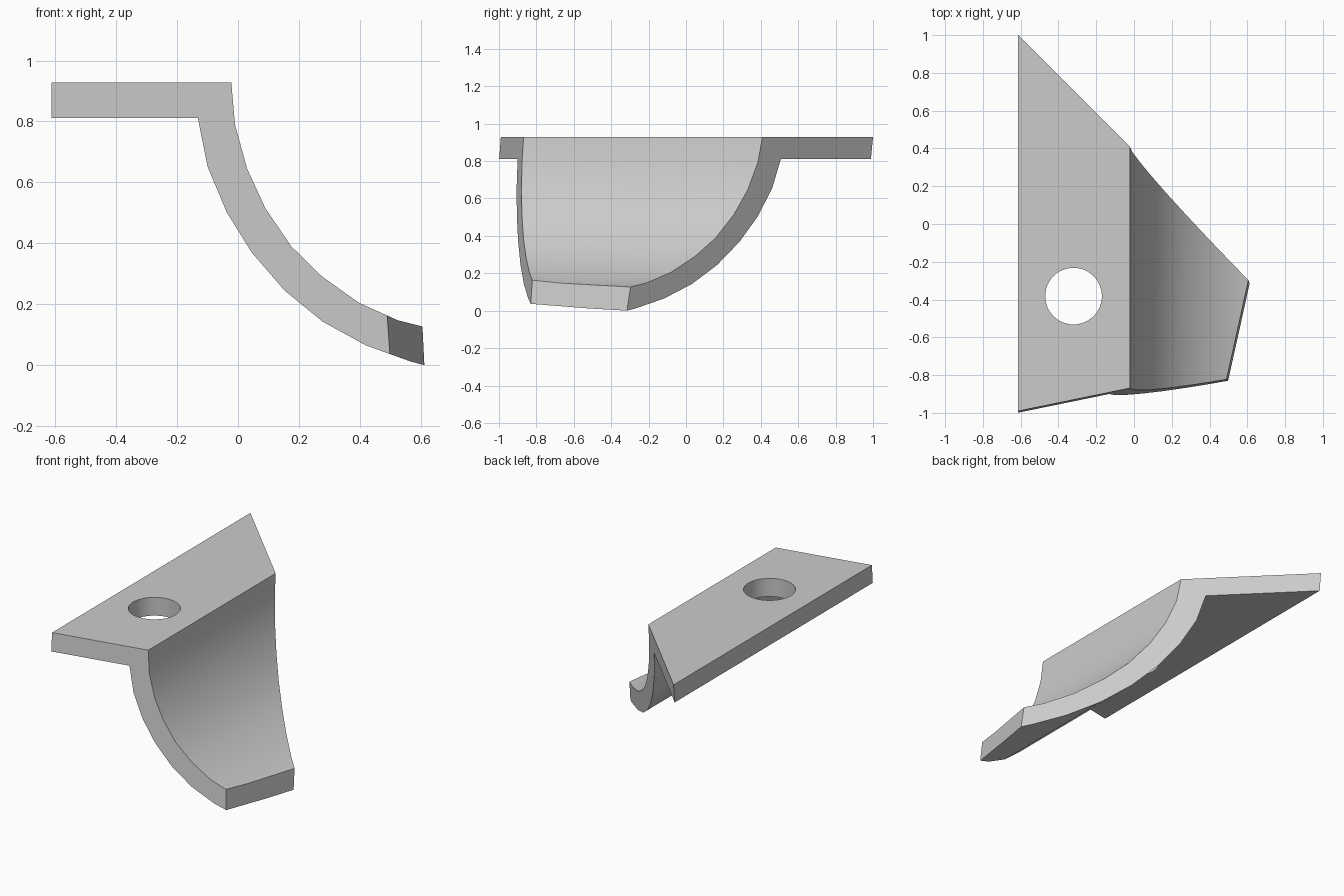
import bpy, bmesh, math
from mathutils import Vector

if "Cube" in bpy.data.objects:
    bpy.data.objects.remove(bpy.data.objects["Cube"])

grey = bpy.data.materials.new("plain grey")
grey.diffuse_color = (0.6, 0.6, 0.6, 1)
grey.use_nodes = True
grey.node_tree.nodes["Principled BSDF"].inputs["Base Color"].default_value = grey.diffuse_color

# Cross-section: flat flange running into a curved lip (x, z)
upper = [(-0.613, 0.928), (-0.022, 0.928), (-0.01, 0.79), (0.03, 0.645), (0.09, 0.515),
         (0.175, 0.39), (0.275, 0.292), (0.395, 0.206), (0.525, 0.147), (0.725, 0.097)]
lower = [(-0.613, 0.812), (-0.132, 0.812), (-0.10, 0.652), (-0.037, 0.502), (0.045, 0.37),
         (0.153, 0.245), (0.278, 0.143), (0.42, 0.065), (0.567, 0.012), (0.727, -0.030)]
profile = upper + lower[::-1]


# Slanted, slightly leaning end planes
def front_y(x, z):
    return -0.99 + 0.205 * (x + 0.613) + 0.076 * (z - 0.928)


def back_y(x, z):
    return 1.0 - (x + 0.613) + 0.098 * (z - 0.928)


bm = bmesh.new()
front = [bm.verts.new((x, front_y(x, z), z)) for x, z in profile]
back = [bm.verts.new((x, back_y(x, z), z)) for x, z in profile]
bm.faces.new(front)
bm.faces.new(back[::-1])
n = len(profile)
for i in range(n):
    j = (i + 1) % n
    bm.faces.new((front[i], back[i], back[j], front[j]))

# Trim the lip with its angled end face
cut = bmesh.ops.bisect_plane(bm, geom=bm.verts[:] + bm.edges[:] + bm.faces[:],
                             plane_co=Vector((0.605, -0.30, 0.125)),
                             plane_no=Vector((1, -0.215, 0.082)), clear_outer=True)
edges = [e for e in cut["geom_cut"] if isinstance(e, bmesh.types.BMEdge)]
bmesh.ops.holes_fill(bm, edges=edges, sides=0)
bmesh.ops.recalc_face_normals(bm, faces=bm.faces[:])
mesh = bpy.data.meshes.new("curved_bracket")
bm.to_mesh(mesh)
bm.free()
bracket = bpy.data.objects.new("curved_bracket", mesh)
bpy.context.collection.objects.link(bracket)
mesh.materials.append(grey)

# Round bolt hole through the flange
bpy.ops.mesh.primitive_cylinder_add(vertices=48, radius=0.15, depth=0.4,
                                    location=(-0.32, -0.382, 0.87))
cutter = bpy.context.object
cutter.name = "hole_cutter"
cutter.data.materials.append(grey)
hole = bracket.modifiers.new("bolt hole", 'BOOLEAN')
hole.operation = 'DIFFERENCE'
hole.solver = 'EXACT'
hole.object = cutter
bpy.ops.object.select_all(action='DESELECT')
bracket.select_set(True)
bpy.context.view_layer.objects.active = bracket
bpy.ops.object.modifier_apply(modifier=hole.name)
bpy.data.objects.remove(cutter)

# Smooth the curve and the hole wall, keep the corners crisp
bpy.ops.object.shade_smooth_by_angle(angle=math.radians(30))
